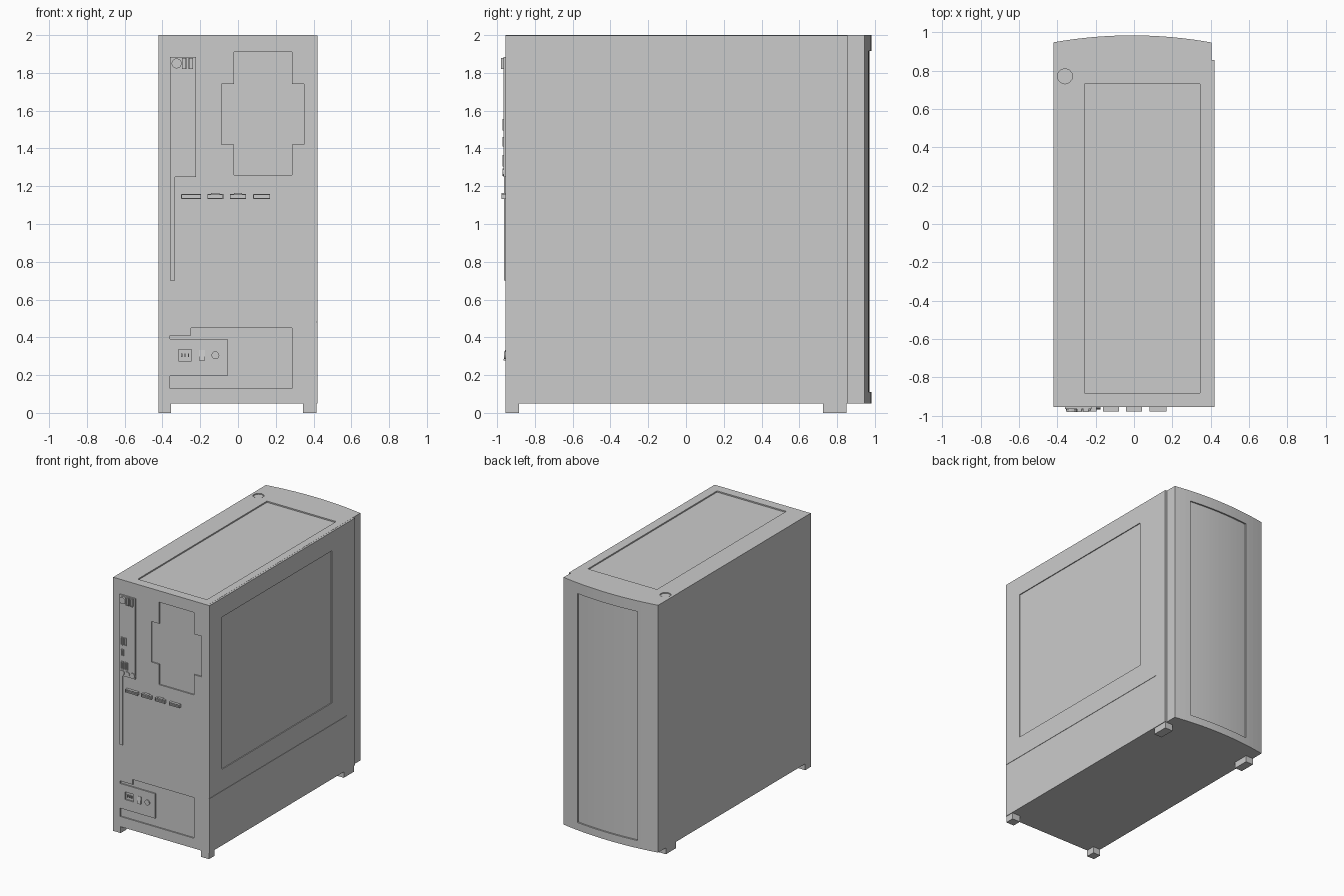
import bpy, bmesh, math
from mathutils import Vector, Matrix

cube = bpy.data.objects.get("Cube")
if cube:
    bpy.data.objects.remove(cube, do_unlink=True)

grey = bpy.data.materials.new("light_grey")
grey.use_nodes = True
grey.diffuse_color = (0.6, 0.6, 0.6, 1)
grey.node_tree.nodes["Principled BSDF"].inputs["Base Color"].default_value = (0.6, 0.6, 0.6, 1)


def add(name, bm):
    bmesh.ops.recalc_face_normals(bm, faces=bm.faces)
    mesh = bpy.data.meshes.new(name)
    bm.to_mesh(mesh)
    bm.free()
    mesh.materials.append(grey)
    obj = bpy.data.objects.new(name, mesh)
    bpy.context.collection.objects.link(obj)
    return obj


def box(name, x, y, z):
    bm = bmesh.new()
    bmesh.ops.create_cube(bm, size=1)
    for v in bm.verts:
        v.co = Vector([(r[0] + r[1]) / 2 + c * (r[1] - r[0]) for r, c in zip((x, y, z), v.co)])
    return add(name, bm)


def prism(name, points, z0, z1):
    """Extrude a plan outline upward."""
    bm = bmesh.new()
    face = bm.faces.new([bm.verts.new((x, y, z0)) for x, y in points])
    top = bmesh.ops.extrude_face_region(bm, geom=[face])["geom"]
    bmesh.ops.translate(bm, vec=(0, 0, z1 - z0), verts=[g for g in top if isinstance(g, bmesh.types.BMVert)])
    return add(name, bm)


def disc(name, centre, radius, depth, sides=12, along_y=True):
    bm = bmesh.new()
    turn = Matrix.Rotation(math.pi / 2, 4, "X") if along_y else Matrix()
    bmesh.ops.create_cone(bm, cap_ends=True, segments=sides, radius1=radius, radius2=radius,
                          depth=depth, matrix=Matrix.Translation(centre) @ turn)
    return add(name, bm)


def carve(target, cutters):
    for cutter in cutters:
        cutter.hide_render = True
        mod = target.modifiers.new("cut", "BOOLEAN")
        mod.operation, mod.solver, mod.object = "DIFFERENCE", "EXACT", cutter
    graph = bpy.context.evaluated_depsgraph_get()
    result = bpy.data.meshes.new_from_object(target.evaluated_get(graph))
    target.modifiers.clear()
    target.data = result
    for cutter in cutters:
        bpy.data.objects.remove(cutter, do_unlink=True)


def arc(x0, x1, offset, steps=18):
    """Points along the bowed fascia."""
    xs = [x0 + (x1 - x0) * i / steps for i in range(steps + 1)]
    return [(x, 0.945 + offset + 0.038 * (1 - ((x + 0.01) / 0.42) ** 2)) for x in xs]


BACK = -0.955
IN = BACK + 0.01

# Case with bowed fascia
case = prism("case", [(0.405, BACK), (-0.42, BACK)] + arc(-0.42, 0.405, 0), 0.05, 2)
carve(case, [
    # fascia inset, top vent and power button
    prism("fascia_cutter", [(0.27, 1.1), (-0.255, 1.1)] + arc(-0.255, 0.27, -0.012), 0.11, 1.915),
    box("vent_cutter", (-0.258, 0.345), (-0.88, 0.73), (1.99, 2.1)),
    disc("button_cutter", (-0.36, 0.77, 2.042), 0.04, 0.1, 10, False),
    # fan recess
    box("fan_cutter", (-0.02, 0.285), (-1.1, IN), (1.26, 1.91)),
    box("fan_side_cutter", (-0.087, 0.35), (-1.1, IN), (1.42, 1.74)),
    # power supply recess
    box("supply_cutter", (-0.36, 0.285), (-1.1, IN), (0.13, 0.41)),
    box("supply_top_cutter", (-0.25, 0.285), (-1.1, IN), (0.4, 0.45)),
])
disc("power_button", (-0.36, 0.77, 1.992), 0.033, 0.008, 10, False)

# Side panel with window and seam
panel = box("side_panel", (0.39, 0.42), (BACK, 0.855), (0.05, 1.999))
carve(panel, [
    box("window_cutter", (0.413, 0.6), (-0.8, 0.57), (0.65, 1.85)),
    box("seam_cutter", (0.417, 0.6), (-1.1, 0.75), (0.478, 0.483)),
])

# Feet
for end, ys in (("near", (BACK, -0.885)), ("far", (0.725, 0.85))):
    for side, xs in (("right", (-0.42, -0.355)), ("left", (0.345, 0.415))):
        box(f"foot_{end}_{side}", xs, ys, (0, 0.06))

# Connector plate and card slot strip
box("connector_plate", (-0.36, -0.222), (-0.965, -0.94), (1.25, 1.885))
box("slot_strip", (-0.36, -0.334), (-0.964, -0.94), (0.7, 1.25))


def socket(name, x, z, w, h, front=-0.974):
    """Raised port with a hollow mouth and a tongue."""
    port = box(name, (x - w / 2, x + w / 2), (front, -0.94), (z - h / 2, z + h / 2))
    carve(port, [box("mouth", (x - w / 2 + 0.004, x + w / 2 - 0.004), (-1.1, front + 0.009),
                     (z - h / 2 + 0.004, z + h / 2 - 0.004))])
    tall = h > w
    tw, th = (0.003, h / 2 - 0.006) if tall else (w / 2 - 0.008, 0.003)
    box(name + "_tongue", (x - tw, x + tw), (front + 0.003, front + 0.015), (z - th, z + th))


# Connector plate ports
disc("round_port", (-0.325, -0.965, 1.85), 0.027, 0.03)
for i, (x, z, w, h) in enumerate([(-0.285, 1.85, 0.024, 0.06), (-0.25, 1.85, 0.024, 0.06),
                                  (-0.335, 1.525, 0.02, 0.06), (-0.308, 1.525, 0.02, 0.06),
                                  (-0.33, 1.435, 0.02, 0.05),
                                  (-0.332, 1.335, 0.024, 0.06), (-0.296, 1.335, 0.024, 0.06)]):
    socket(f"plate_port_{i + 1}", x, z, w, h, -0.98 if i < 2 else -0.972)
for i, x in enumerate((-0.334, -0.288, -0.243)):
    disc(f"audio_jack_{i + 1}", (x, -0.96, 1.275), 0.02, 0.022)

# Graphics card ports, the middle two with a raised rim
for i, (x, w) in enumerate([(-0.248, 0.105), (-0.12, 0.085), (0, 0.085), (0.125, 0.09)]):
    socket(f"card_port_{i + 1}", x, 1.145, w, 0.025, -0.976)
    if i in (1, 2):
        box(f"card_port_rim_{i + 1}", (x - 0.022, x + 0.022), (-0.976, -0.94), (1.157, 1.164))

# Power supply plate with inlet, switch and knob
plate = box("supply_plate", (-0.36, -0.055), (BACK, -0.93), (0.195, 0.39))
carve(plate, [box("inlet_cutter", (-0.315, -0.245), (-1.1, IN), (0.275, 0.335))])
for i, x in enumerate((-0.298, -0.28, -0.262)):
    box(f"inlet_pin_{i + 1}", (x - 0.003, x + 0.003), (-0.953, -0.94), (0.295, 0.315))
switch = box("supply_switch", (-0.207, -0.175), (-0.966, -0.94), (0.277, 0.333))
for v in switch.data.vertices:
    if v.co.y < -0.95 and v.co.z > 0.3:
        v.co.y = -0.958
disc("supply_knob", (-0.12, -0.955, 0.305), 0.021, 0.016)
